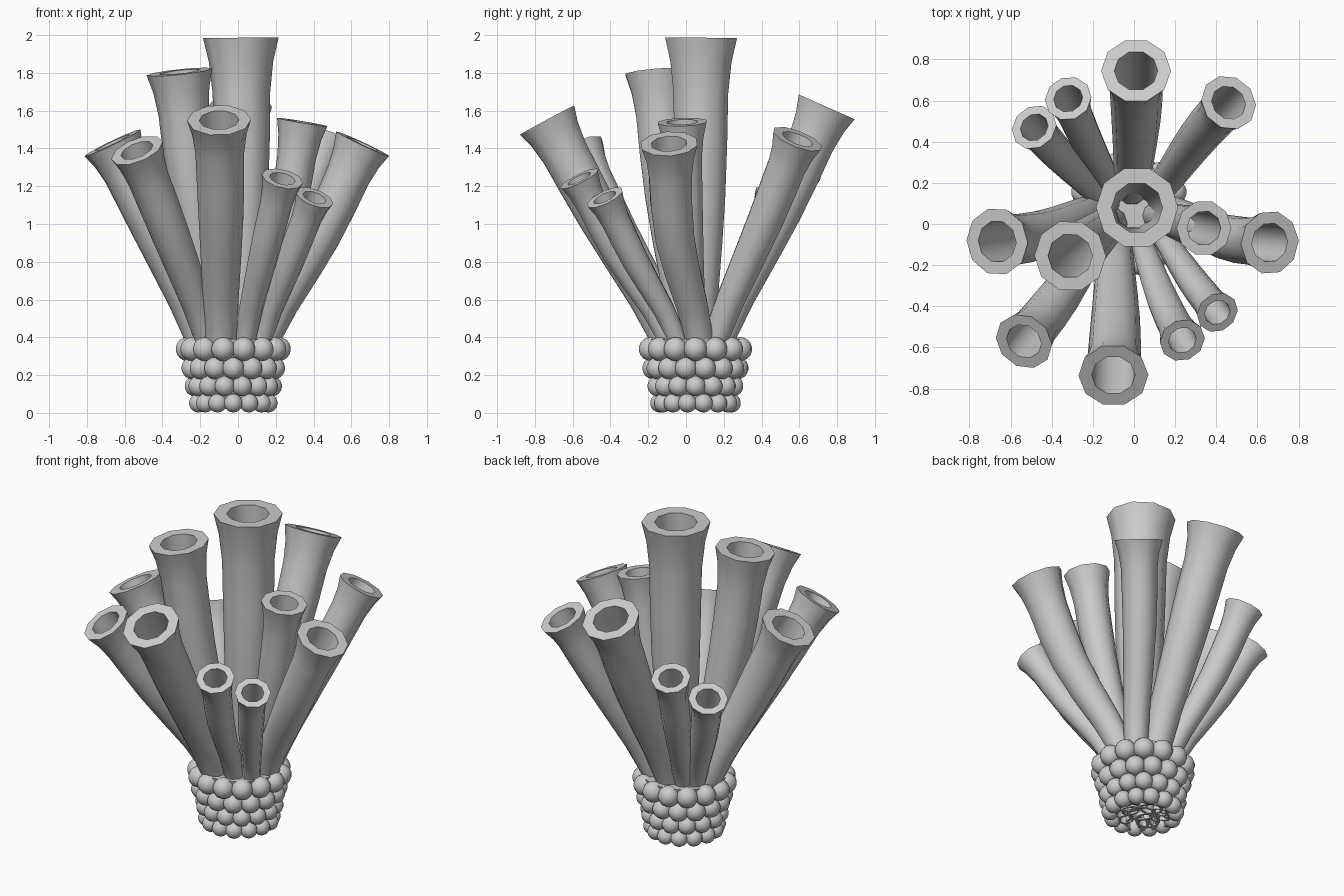
import bpy, bmesh, math
from mathutils import Vector

if "Cube" in bpy.data.objects:
    bpy.data.objects.remove(bpy.data.objects["Cube"])

CX, CY = -0.025, 0.05      # centre of the beaded base
SIDES = 10


def make_object(name, bm):
    bmesh.ops.recalc_face_normals(bm, faces=bm.faces)
    mesh = bpy.data.meshes.new(name)
    bm.to_mesh(mesh)
    bm.free()
    ob = bpy.data.objects.new(name, mesh)
    bpy.context.collection.objects.link(ob)
    bpy.ops.object.select_all(action='DESELECT')
    ob.select_set(True)
    bpy.context.view_layer.objects.active = ob
    bpy.ops.object.shade_smooth_by_angle(angle=math.radians(45))
    return ob


def curve_point(pts, t):
    # smooth path through the control points, t in 0..len-1
    i = min(int(t), len(pts) - 2)
    f = t - i
    b, c = pts[i], pts[i + 1]
    a = pts[i - 1] if i > 0 else b * 2 - c
    d = pts[i + 2] if i + 2 < len(pts) else c * 2 - b
    return 0.5 * (b * 2 + (c - a) * f + (a * 2 - b * 5 + c * 4 - d) * f * f
                  + (b * 3 - a - c * 3 + d) * f ** 3)


def tube(name, base, mid, tip, r):
    tip = Vector(tip)
    start = Vector((CX + (base[0] - CX) * 0.65, CY + (base[1] - CY) * 0.65, 0.03))
    pts = [start, Vector((base[0], base[1], 0.4)), Vector(mid), tip]
    # (path parameter, outer radius factor)
    prof = [(0, .42), (.5, .45), (1, .5), (1.35, .56), (1.7, .64), (2, .7),
            (2.35, .74), (2.65, .76), (2.85, .85), (3, 1.0)]
    bm = bmesh.new()
    outer, inner = [], []
    x_axis = Vector((1, 0, 0))
    for t, k in prof:
        p = curve_point(pts, t)
        e = 0.02
        tan = (curve_point(pts, min(t + e, 3)) - curve_point(pts, max(t - e, 0))).normalized()
        x_axis = (x_axis - tan * x_axis.dot(tan)).normalized()
        y_axis = tan.cross(x_axis)

        def ring(rad):
            return [bm.verts.new(p + (x_axis * math.cos(a) + y_axis * math.sin(a)) * rad)
                    for a in (2 * math.pi * j / SIDES for j in range(SIDES))]
        outer.append(ring(k * r))
        inner.append(ring(min(k * 0.82, 0.62) * r))
    # outer wall, rolled over the lip and back down the inside
    rings = outer + inner[::-1] + [outer[0]]
    for a, b in zip(rings, rings[1:]):
        for j in range(SIDES):
            n = (j + 1) % SIDES
            bm.faces.new((a[j], a[n], b[n], b[j]))
    make_object(name, bm)


# Tubes: name, base xy, mid point, tip centre, rim radius
tubes = [
    ("tall_centre_tube", (0.0, 0.06), (0.02, 0.075, 1.15), (0.015, 0.08, 1.985), 0.20),
    ("tall_left_tube", (-0.12, 0.0), (-0.24, -0.1, 1.15), (-0.31, -0.155, 1.805), 0.175),
    ("back_tube", (-0.01, 0.18), (0.01, 0.5, 1.07), (0.01, 0.745, 1.62), 0.17),
    ("back_right_tube", (0.12, 0.16), (0.31, 0.42, 1.02), (0.46, 0.59, 1.45), 0.14),
    ("inner_right_tube", (0.11, 0.04), (0.25, 0.0, 1.0), (0.34, -0.02, 1.54), 0.135),
    ("outer_right_tube", (0.15, 0.07), (0.43, -0.06, 0.93), (0.66, -0.09, 1.425), 0.155),
    ("back_left_tube_a", (-0.11, 0.18), (-0.24, 0.43, 0.87), (-0.32, 0.61, 1.28), 0.115),
    ("back_left_tube_b", (-0.17, 0.14), (-0.36, 0.33, 0.82), (-0.485, 0.47, 1.14), 0.115),
    ("outer_left_tube", (-0.2, 0.06), (-0.45, -0.05, 0.98), (-0.665, -0.085, 1.43), 0.165),
    ("front_left_tube", (-0.16, -0.05), (-0.36, -0.35, 0.95), (-0.535, -0.57, 1.39), 0.145),
    ("front_tube", (-0.09, -0.11), (-0.09, -0.46, 1.04), (-0.1, -0.735, 1.55), 0.17),
    ("front_right_tube_a", (0.04, -0.1), (0.14, -0.37, 0.85), (0.235, -0.565, 1.24), 0.112),
    ("front_right_tube_b", (0.13, -0.05), (0.28, -0.27, 0.81), (0.405, -0.43, 1.14), 0.105),
]
for spec in tubes:
    tube(*spec)

# Tapered cup that holds the tubes
bm = bmesh.new()
loops = []
for rad, z in ((0.17, 0.04), (0.2, 0.2), (0.25, 0.39)):
    loops.append([bm.verts.new((CX + rad * math.cos(a), CY + rad * math.sin(a), z))
                  for a in (2 * math.pi * j / 24 for j in range(24))])
for a, b in zip(loops, loops[1:]):
    for j in range(24):
        n = (j + 1) % 24
        bm.faces.new((a[j], a[n], b[n], b[j]))
bm.faces.new(loops[-1])
make_object("base_cup", bm)

# Four staggered rows of beads
bm = bmesh.new()
COUNT = 14
for row, (z, ring_r, bead_r) in enumerate(((0.052, 0.19, 0.05), (0.142, 0.205, 0.054),
                                           (0.237, 0.222, 0.059), (0.338, 0.243, 0.063))):
    for j in range(COUNT):
        a = 2 * math.pi * (j + 0.5 * (row % 2)) / COUNT - math.pi / 2
        made = bmesh.ops.create_uvsphere(bm, u_segments=14, v_segments=9, radius=bead_r)
        bmesh.ops.translate(bm, verts=made["verts"],
                            vec=(CX + ring_r * math.cos(a), CY + ring_r * math.sin(a), z))
make_object("base_beads", bm)
